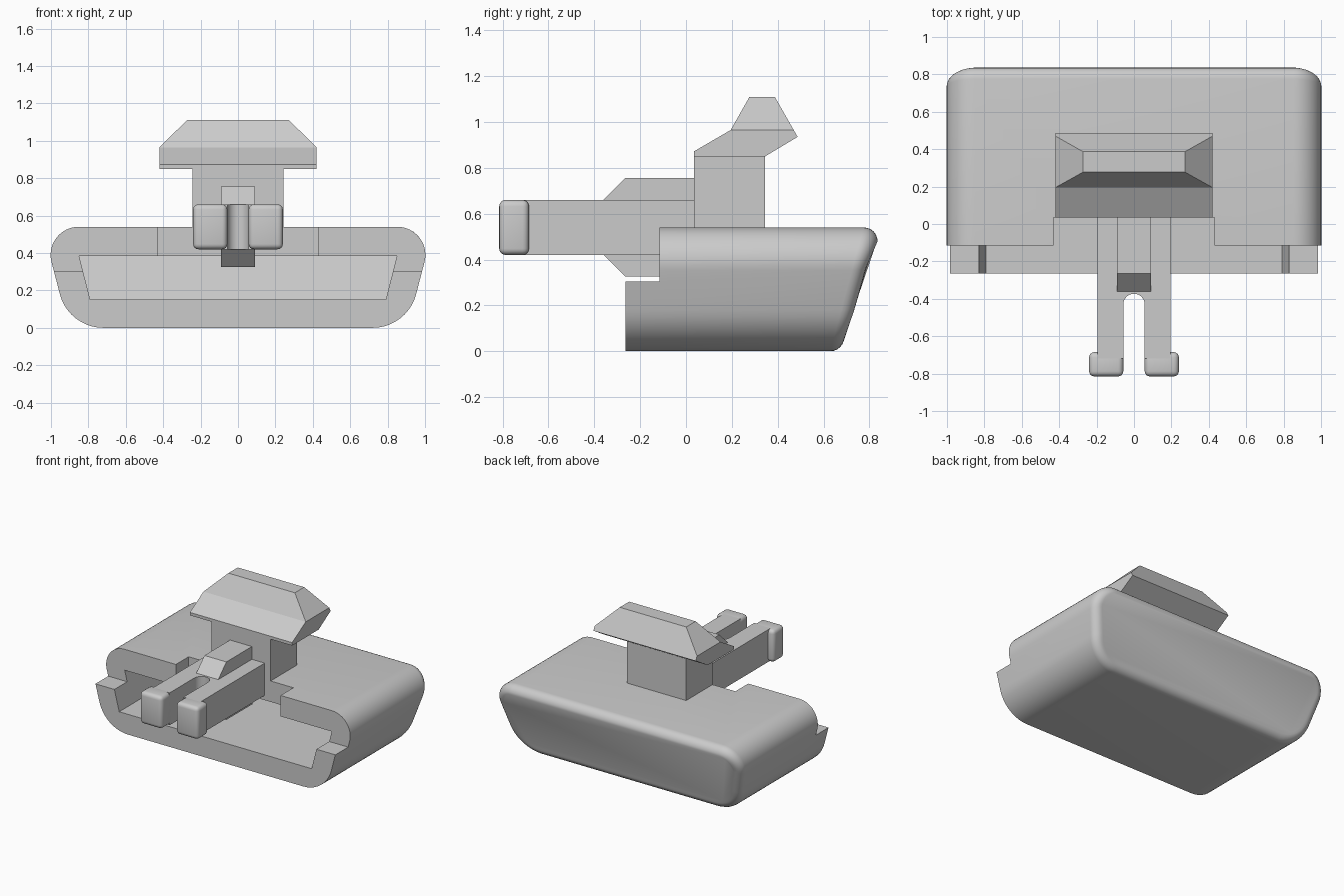
import bpy, bmesh
from math import cos, sin, radians
from mathutils import Vector

cube = bpy.data.objects.get("Cube")
if cube:
    bpy.data.objects.remove(cube, do_unlink=True)

grey = bpy.data.materials.new("plain grey")
grey.use_nodes = True
grey.diffuse_color = (0.6, 0.6, 0.6, 1)
grey.node_tree.nodes["Principled BSDF"].inputs["Base Color"].default_value = (0.6, 0.6, 0.6, 1)


def finish(name, bm):
    bmesh.ops.recalc_face_normals(bm, faces=bm.faces)
    mesh = bpy.data.meshes.new(name)
    bm.to_mesh(mesh)
    bm.free()
    mesh.materials.append(grey)
    obj = bpy.data.objects.new(name, mesh)
    bpy.context.collection.objects.link(obj)
    return obj


def prism(points, axis, lo, hi):
    """Extrude a 2D outline along x, y or z; returns the bmesh and its far cap."""
    place = {"x": lambda p: (lo, p[0], p[1]),
             "y": lambda p: (p[0], lo, p[1]),
             "z": lambda p: (p[0], p[1], lo)}[axis]
    bm = bmesh.new()
    face = bm.faces.new([bm.verts.new(place(p)) for p in points])
    out = bmesh.ops.extrude_face_region(bm, geom=[face], use_keep_orig=True)["geom"]
    shift = Vector([(hi - lo) * (a == axis) for a in "xyz"])
    for v in out:
        if isinstance(v, bmesh.types.BMVert):
            v.co += shift
    cap = next(f for f in out if isinstance(f, bmesh.types.BMFace))
    return bm, cap


def rect(a0, a1, b0, b1):
    return [(a0, b0), (a1, b0), (a1, b1), (a0, b1)]


def arc(cx, cy, r, start, end, n):
    angles = [radians(start + (end - start) * i / n) for i in range(n + 1)]
    return [(cx + r * cos(a), cy + r * sin(a)) for a in angles]


def mirrored(half):
    return half + [(-x, y) for x, y in reversed(half)]


def smooth(obj):
    bpy.ops.object.select_all(action="DESELECT")
    obj.select_set(True)
    bpy.context.view_layer.objects.active = obj
    bpy.ops.object.shade_smooth_by_angle(angle=radians(30))


def cut(obj, cutter):
    bpy.context.view_layer.objects.active = obj
    mod = obj.modifiers.new("cut", "BOOLEAN")
    mod.operation, mod.solver, mod.object = "DIFFERENCE", "EXACT", cutter
    bpy.ops.object.modifier_apply(modifier=mod.name)
    bpy.data.objects.remove(cutter, do_unlink=True)


def slope_back(cap, lean):
    for v in cap.verts:
        v.co.y += lean * v.co.z


# Body shell: rounded section, leaning back wall with a soft rim
section = mirrored(arc(0.72, 0.24, 0.24, -90, -14.3, 10) + arc(0.852, 0.39, 0.15, -14.3, 90, 12))
bm, cap = prism(section, "y", -0.265, 0.69)
slope_back(cap, 0.27)
bmesh.ops.bevel(bm, geom=list(cap.edges), offset=0.06, offset_type="OFFSET",
                segments=6, profile=0.5, affect="EDGES", clamp_overlap=True)
body = finish("body_shell", bm)

# Hollow inside, front step and top notch
bm, cap = prism(mirrored([(0.79, 0.15), (0.85, 0.385)]), "y", -0.4, 0.53)
slope_back(cap, 0.27)
cut(body, finish("hollow_cutter", bm))
cut(body, finish("step_cutter", prism(rect(-1.2, 1.2, 0.305, 0.8), "y", -0.4, -0.115)[0]))
cut(body, finish("notch_cutter", prism(rect(-0.43, 0.43, 0.36, 0.8), "y", -0.3, 0.035)[0]))
smooth(body)

# Stem rising from the body
finish("stem", prism(rect(-0.243, 0.243, 0.035, 0.345), "z", 0.5, 0.85)[0])

# Head: slanted slab with a tapered crown
slab = [(0.035, 0.85), (0.345, 0.85), (0.487, 0.935), (0.47, 0.965), (0.195, 0.965), (0.035, 0.872)]
bm, cap = prism(slab, "x", -0.42, 0.42)
bm.normal_update()
top = max(bm.faces, key=lambda f: f.calc_center_median().z)
crown = bmesh.ops.extrude_face_region(bm, geom=[top])["geom"]
bmesh.ops.delete(bm, geom=[top], context="FACES_ONLY")
for v in crown:
    if isinstance(v, bmesh.types.BMVert):
        v.co = (0.273 if v.co.x > 0 else -0.273, 0.277 if v.co.y < 0.3 else 0.387, 1.11)
finish("head", bm)

# Forked arm with a round-ended slot
half = [(0.195, 0.04), (0.195, -0.72), (0.057, -0.72)] + arc(0, -0.43, 0.057, 0, 90, 8)[:-1]
fork = half + [(0, -0.373)] + [(-x, y) for x, y in reversed(half)]
arm = finish("forked_arm", prism(fork, "z", 0.42, 0.66)[0])
smooth(arm)

# Rounded prong tips
for side, name in ((1, "left_prong_tip"), (-1, "right_prong_tip")):
    bm, _ = prism(rect(side * 0.057, side * 0.24, -0.815, -0.685), "z", 0.42, 0.66)
    bmesh.ops.bevel(bm, geom=list(bm.edges), offset=0.028, segments=4, profile=0.5, affect="EDGES")
    smooth(finish(name, bm))

# Ramped key running above and below the arm
key = [(-0.36, 0.42), (-0.265, 0.325), (0.04, 0.325), (0.04, 0.755), (-0.265, 0.755), (-0.36, 0.66)]
finish("ramped_key", prism(key, "x", -0.09, 0.09)[0])
